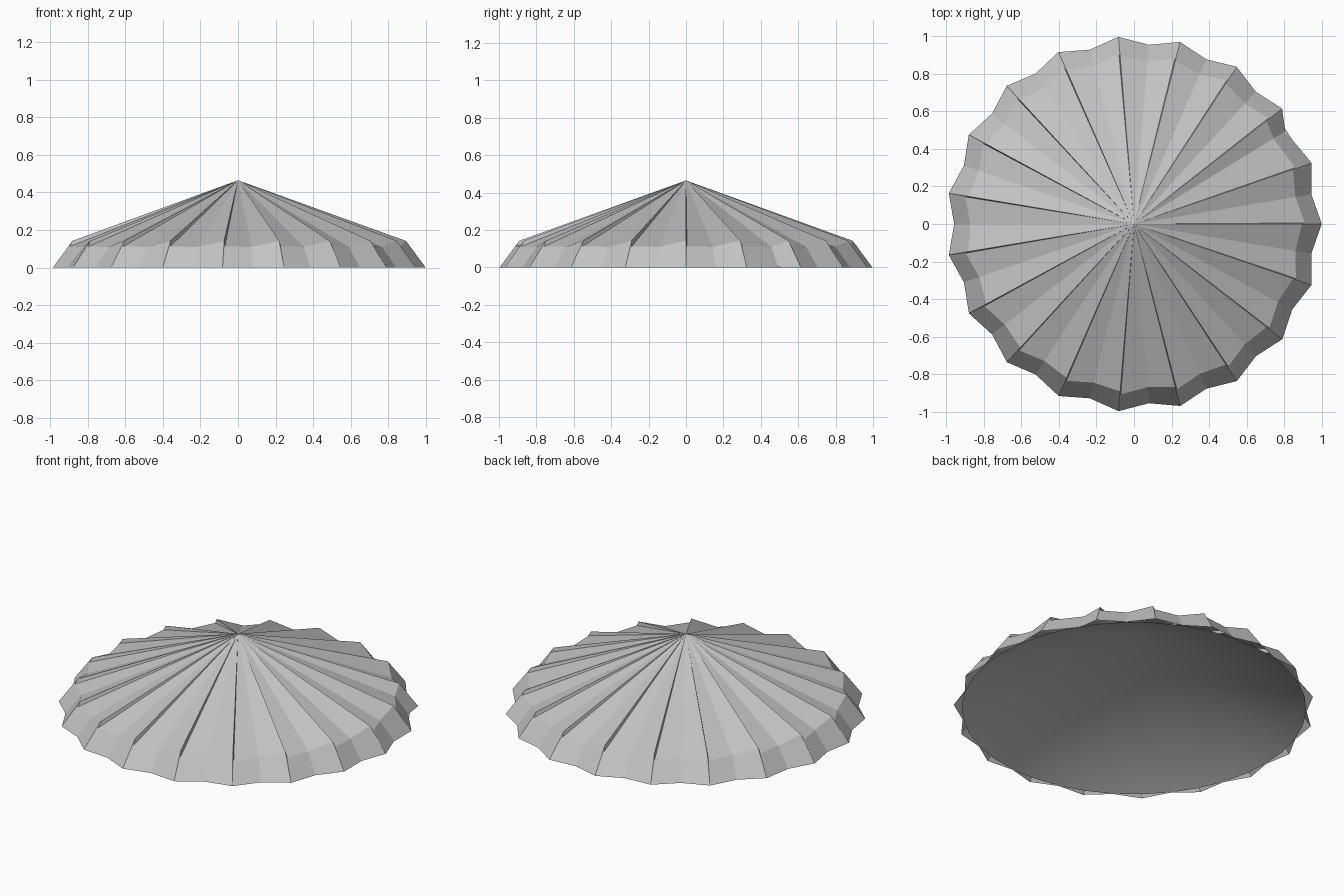
import bpy, math

if "Cube" in bpy.data.objects:
    bpy.data.objects.remove(bpy.data.objects["Cube"], do_unlink=True)

PLEATS = 19
STEP = math.tau / PLEATS
APEX = (0, 0, 0.465)

grey = bpy.data.materials.new("light grey")
grey.use_nodes = True
grey.diffuse_color = (0.55, 0.55, 0.55, 1)
grey.node_tree.nodes["Principled BSDF"].inputs["Base Color"].default_value = (0.55, 0.55, 0.55, 1)


def polar(r, angle, z):
    return (r * math.cos(angle), r * math.sin(angle), z)


def add_object(name, verts, faces):
    mesh = bpy.data.meshes.new(name)
    mesh.from_pydata(verts, [], faces)
    mesh.materials.append(grey)
    obj = bpy.data.objects.new(name, mesh)
    bpy.context.collection.objects.link(obj)
    return obj


# Rings for each pleat: valley, raised lip of the ridge, lower lip behind it
top, bottom = [], []
for i in range(PLEATS):
    ridge = i * STEP
    valley = ridge - STEP / 2
    v_low = (0.958, valley)
    if i == 2:  # the seam pleat is a little wider
        v_low = (0.945, math.radians(31.5))
    top += [polar(0.872, v_low[1], 0.11), polar(0.895, ridge, 0.142),
            polar(0.91, ridge + 0.006, 0.112)]
    bottom += [polar(*v_low, 0), polar(1.0, ridge, 0), polar(1.0, ridge + 0.002, 0)]
n = len(top)

# Pleated canopy: wedges meeting at the apex
add_object("pleated_canopy", top + [APEX],
           [(i, (i + 1) % n, n) for i in range(n)])

# Scalloped skirt sloping down to the ground
add_object("scalloped_skirt", top + bottom,
           [(n + i, n + (i + 1) % n, (i + 1) % n, i) for i in range(n)])

# Inner lining: plain cone closing the underside
sides = PLEATS * 2
rim = [polar(0.955, (k + 0.5) * STEP / 2 - STEP / 4, 0) for k in range(sides)]
lining = add_object("inner_lining", rim + [(0, 0, 0.455)],
                    [((k + 1) % sides, k, sides) for k in range(sides)])
for p in lining.data.polygons:
    p.use_smooth = True
